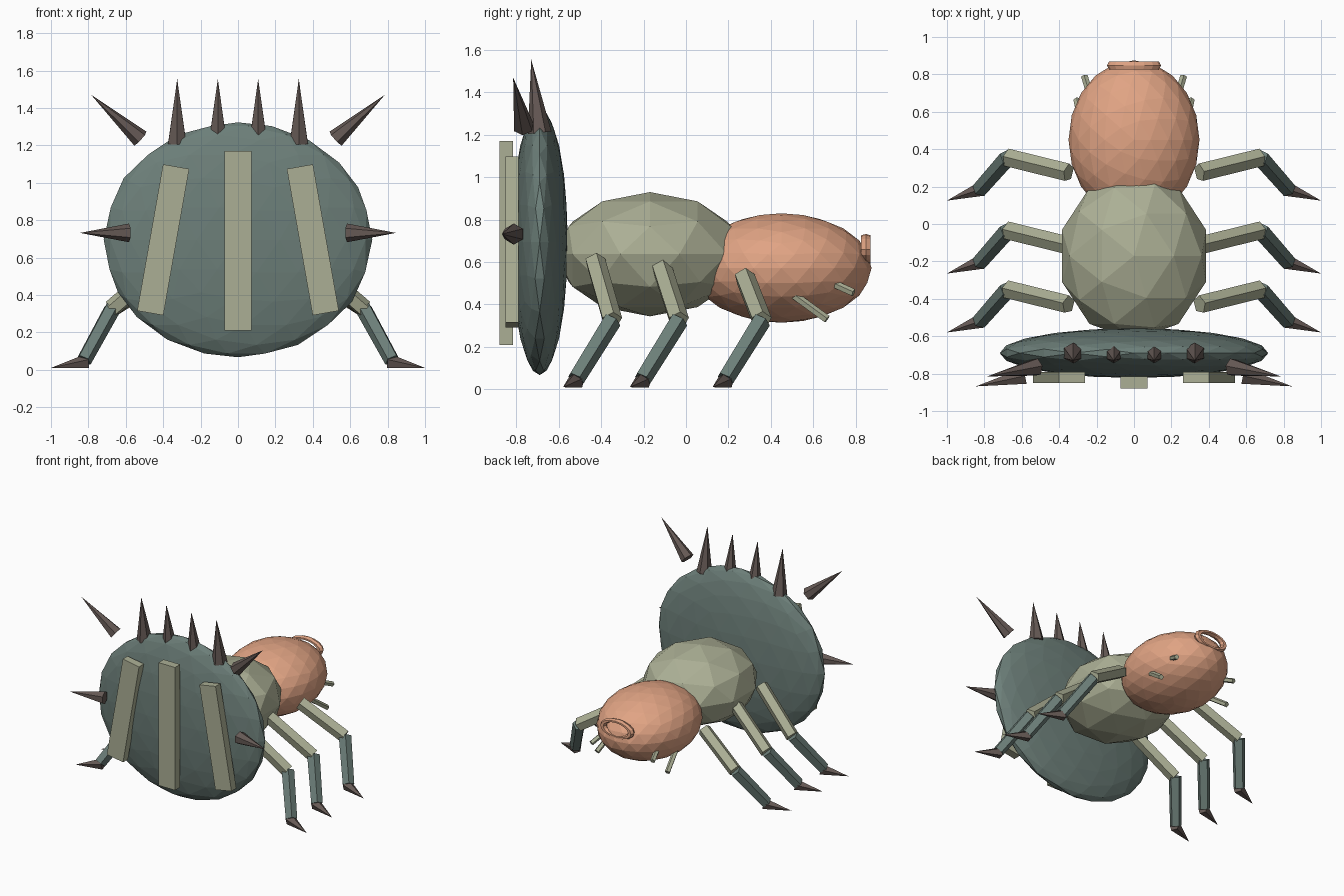
import bpy
from mathutils import Vector
from math import radians

if "Cube" in bpy.data.objects:
    bpy.data.objects.remove(bpy.data.objects["Cube"])


def material(name, rgb):
    m = bpy.data.materials.new(name)
    m.diffuse_color = (*rgb, 1)
    m.use_nodes = True
    m.node_tree.nodes["Principled BSDF"].inputs["Base Color"].default_value = m.diffuse_color
    return m


TEAL = material("teal", (0.15, 0.21, 0.19))
OLIVE = material("olive", (0.41, 0.43, 0.30))
ORANGE = material("orange", (0.75, 0.37, 0.23))
BROWN = material("brown", (0.13, 0.10, 0.09))


def finish(name, mat):
    ob = bpy.context.object
    ob.name = name
    ob.data.materials.append(mat)
    return ob


def ball(name, loc, radii, sub, mat):
    bpy.ops.mesh.primitive_ico_sphere_add(subdivisions=sub, radius=1, location=loc)
    ob = finish(name, mat)
    ob.scale = radii
    return ob


def limb(name, a, b, r1, r2, sides, mat):
    """Tapered faceted rod from a to b."""
    a, b = Vector(a), Vector(b)
    d = b - a
    bpy.ops.mesh.primitive_cone_add(vertices=sides, radius1=r1, radius2=r2, depth=d.length,
                                    location=(a + b) / 2,
                                    rotation=d.to_track_quat('Z', 'Y').to_euler())
    return finish(name, mat)


def pair(name, a, b, r1, r2, sides, mat):
    """Rod on both sides of x = 0."""
    for s, side in ((1, "right"), (-1, "left")):
        limb(f"{name}_{side}", (a[0] * s, a[1], a[2]), (b[0] * s, b[1], b[2]), r1, r2, sides, mat)


def box(name, loc, size, tilt, mat):
    bpy.ops.mesh.primitive_cube_add(size=1, location=loc, rotation=(0, radians(tilt), 0))
    finish(name, mat).scale = size


# Body masses
ball("shield", (0, -0.69, 0.695), (0.718, 0.133, 0.628), 3, TEAL)
ball("thorax", (0, -0.17, 0.637), (0.405, 0.45, 0.293), 2, OLIVE)
ball("abdomen", (0, 0.45, 0.572), (0.35, 0.425, 0.258), 3, ORANGE)

# Flattened ring at the end of the abdomen
bpy.ops.mesh.primitive_torus_add(major_segments=16, minor_segments=6, major_radius=0.12,
                                 minor_radius=0.025, location=(0, 0.848, 0.66),
                                 rotation=(radians(90), 0, 0))
finish("abdomen_ring", ORANGE).scale = (1, 0.5, 1)

# Stripes on the shield
box("stripe_middle", (0, -0.848, 0.69), (0.143, 0.064, 0.96), 0, OLIVE)
box("stripe_right", (0.40, -0.82, 0.695), (0.142, 0.06, 0.795), -10, OLIVE)
box("stripe_left", (-0.40, -0.82, 0.695), (0.142, 0.06, 0.795), 10, OLIVE)

# Spikes round the shield rim
for x, n in ((0.108, "inner"), (0.325, "outer")):
    pair(f"top_spike_{n}", (x, -0.69, 1.21), (x, -0.73, 1.555), 0.056, 0, 6, BROWN)
pair("corner_spike", (0.522, -0.765, 1.236), (0.785, -0.815, 1.47), 0.05, 0, 6, BROWN)
pair("side_spike", (0.583, -0.812, 0.732), (0.845, -0.868, 0.732), 0.05, 0, 6, BROWN)

# Three pairs of jointed legs
for n, y, hip_z in (("front", -0.35, 0.605), ("middle", -0.035, 0.57), ("rear", 0.355, 0.53)):
    knee = (0.675, y, 0.325)
    ankle = (0.825, y - 0.17, 0.05)
    pair(f"{n}_upper_leg", (0.35, y - 0.08, hip_z), knee, 0.05, 0.05, 5, OLIVE)
    pair(f"{n}_lower_leg", knee, ankle, 0.047, 0.043, 5, TEAL)
    pair(f"{n}_claw", (0.81, y - 0.165, 0.042), (1.0, y - 0.23, 0.01), 0.042, 0, 5, BROWN)

# Small feelers beneath the abdomen
pair("long_feeler", (0.27, 0.50, 0.45), (0.305, 0.665, 0.33), 0.02, 0.02, 5, OLIVE)
pair("short_feeler", (0.235, 0.69, 0.50), (0.265, 0.79, 0.455), 0.019, 0.019, 5, OLIVE)
